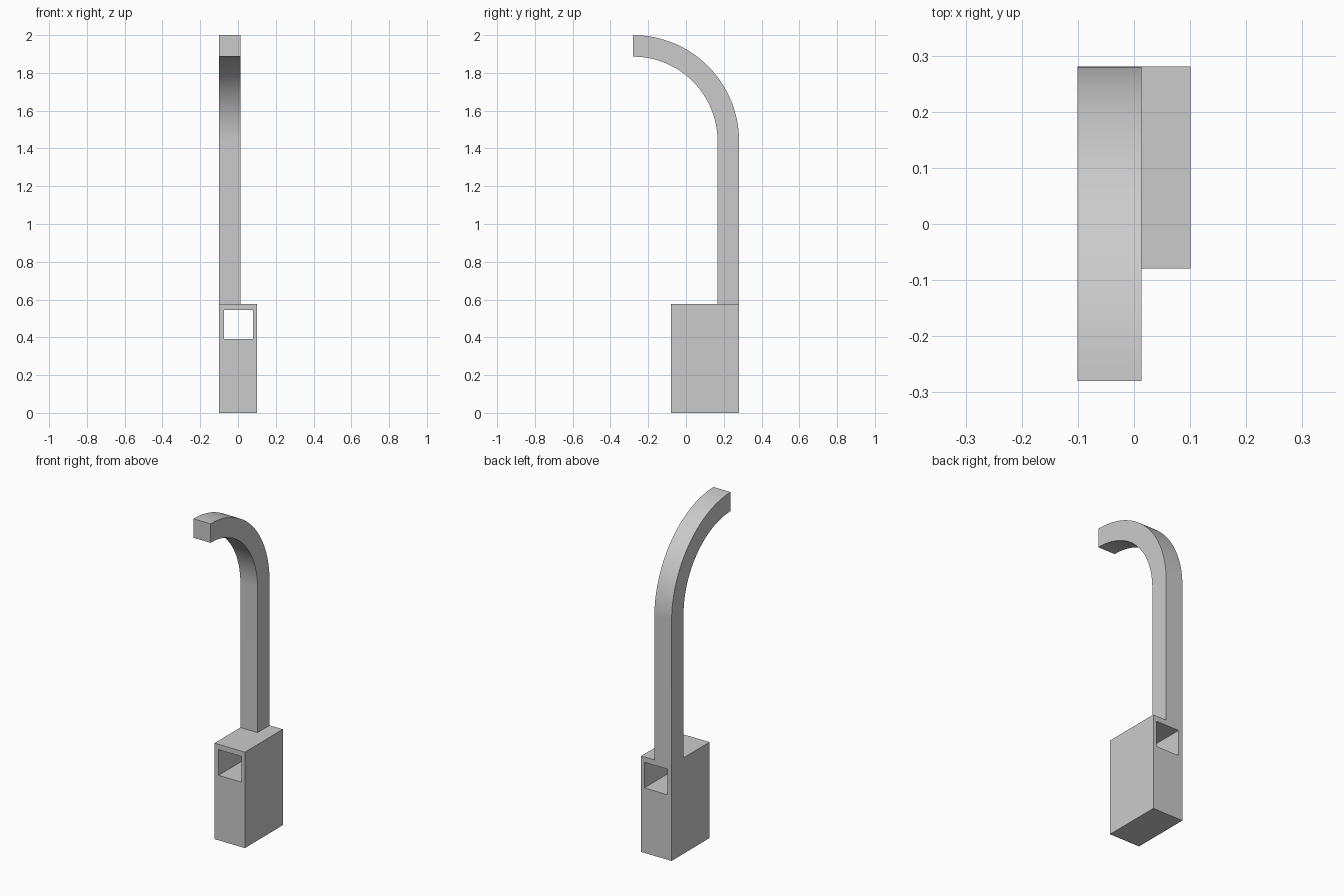
import bpy
import bmesh
from math import cos, sin, pi, radians

if "Cube" in bpy.data.objects:
    bpy.data.objects.remove(bpy.data.objects["Cube"])

grey = bpy.data.materials.new("plain grey")
grey.use_nodes = True
colour = (0.6, 0.6, 0.6, 1)
grey.diffuse_color = colour
grey.node_tree.nodes["Principled BSDF"].inputs["Base Color"].default_value = colour

LEFT, RIGHT, BACK, TOP = -0.101, 0.101, 0.281, 0.576


def add_object(name, bm):
    bmesh.ops.recalc_face_normals(bm, faces=bm.faces)
    mesh = bpy.data.meshes.new(name)
    bm.to_mesh(mesh)
    bm.free()
    mesh.materials.append(grey)
    obj = bpy.data.objects.new(name, mesh)
    bpy.context.collection.objects.link(obj)
    return obj


def box(name, low, high):
    bm = bmesh.new()
    bmesh.ops.create_cube(bm, size=1)
    for v in bm.verts:
        v.co = [h if c > 0 else l for c, l, h in zip(v.co, low, high)]
    return add_object(name, bm)


# Base block with a square passage from front to back
base = box("base_block", (LEFT, -0.079, 0), (RIGHT, BACK, TOP))
cutter = box("passage_cutter", (-0.074, -1, 0.39), (0.08, 1, 0.544))
cutter.hide_render = True
cut = base.modifiers.new("passage", "BOOLEAN")
cut.object = cutter
cut.operation = "DIFFERENCE"
cut.solver = "EXACT"
bpy.context.view_layer.objects.active = base
bpy.ops.object.modifier_apply(modifier=cut.name)
bpy.data.objects.remove(cutter)

# Post: a square section swept straight up and then forward in a quarter arc
WIDTH, RADIUS = 0.114, 0.561
centre_y, centre_z = BACK - RADIUS, 2 - RADIUS
STEPS = 48
bm = bmesh.new()
rings = []
for i in range(-1, STEPS + 1):
    angle = max(i, 0) / STEPS * pi / 2
    ring = []
    for x, r in ((LEFT, RADIUS), (LEFT + WIDTH, RADIUS),
                 (LEFT + WIDTH, RADIUS - WIDTH), (LEFT, RADIUS - WIDTH)):
        z = TOP if i < 0 else centre_z + r * sin(angle)
        ring.append(bm.verts.new((x, centre_y + r * cos(angle), z)))
    rings.append(ring)
for a, b in zip(rings, rings[1:]):
    for k in range(4):
        n = (k + 1) % 4
        bm.faces.new((a[k], a[n], b[n], b[k]))
bm.faces.new(rings[0])
bm.faces.new(rings[-1])
post = add_object("curved_post", bm)

# Smooth arc with crisp corners
bpy.ops.object.select_all(action="DESELECT")
post.select_set(True)
bpy.context.view_layer.objects.active = post
bpy.ops.object.shade_smooth_by_angle(angle=radians(30))
